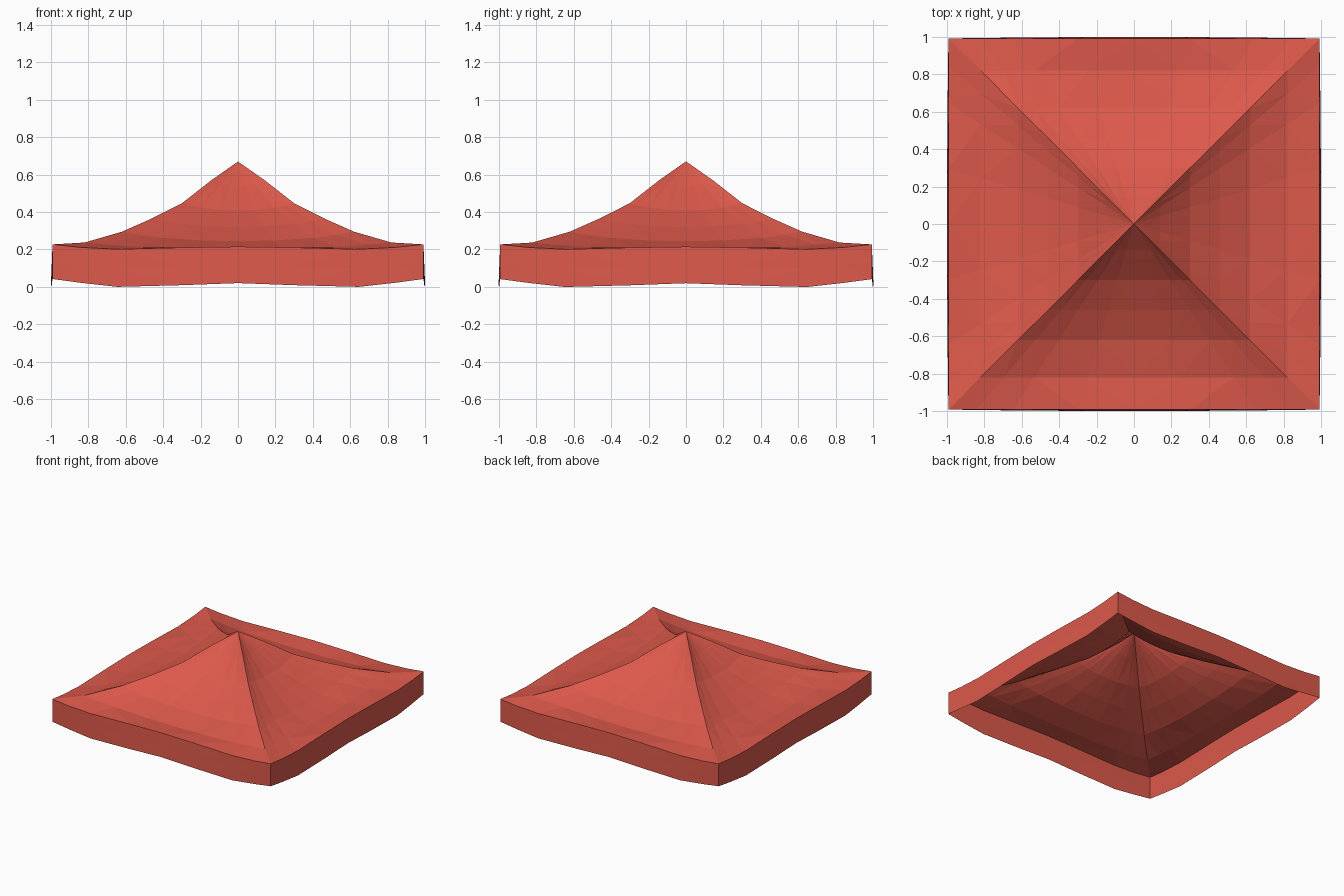
import bpy, bmesh
from mathutils import Matrix
from math import pi

if "Cube" in bpy.data.objects:
    bpy.data.objects.remove(bpy.data.objects["Cube"])

red = bpy.data.materials.new("canvas red")
red.diffuse_color = (0.72, 0.10, 0.07, 1)
red.use_nodes = True
red.node_tree.nodes["Principled BSDF"].inputs["Base Color"].default_value = red.diffuse_color

EDGE = 0.992
S = [-1, -0.85, -0.65, -0.3, 0, 0.3, 0.65, 0.85, 1]
# rings: distance from centre, height on the hip, height in the middle of a panel
RINGS = [(0.14, 0.572, 0.54), (0.30, 0.447, 0.41), (0.46, 0.366, 0.32),
         (0.62, 0.295, 0.245), (0.82, 0.237, 0.202)]
# sagging valance edges, by distance from the middle of a side
TOP = {0: 0.215, 0.3: 0.21, 0.65: 0.201, 0.85: 0.211, 1: 0.227}
BOTTOM = {0: 0.02, 0.3: 0.009, 0.65: 0.0, 0.85: 0.022, 1: 0.042}


def add_grid(bm, rows):
    for a, b in zip(rows, rows[1:]):
        for i in range(len(a) - 1):
            bm.faces.new((a[i], b[i], b[i + 1], a[i + 1]))


def finish(bm, name):
    """Repeat the front quarter around the centre and make the object."""
    quarter = bm.faces[:]
    for k in (1, 2, 3):
        d = bmesh.ops.duplicate(bm, geom=quarter)
        verts = [g for g in d["geom"] if isinstance(g, bmesh.types.BMVert)]
        bmesh.ops.rotate(bm, verts=verts, cent=(0, 0, 0),
                         matrix=Matrix.Rotation(k * pi / 2, 3, 'Z'))
    bmesh.ops.remove_doubles(bm, verts=bm.verts[:], dist=0.0005)
    bmesh.ops.triangulate(bm, faces=bm.faces[:])
    me = bpy.data.meshes.new(name)
    bm.to_mesh(me)
    bm.free()
    me.materials.append(red)
    ob = bpy.data.objects.new(name, me)
    bpy.context.collection.objects.link(ob)


# sagging pyramid roof with creased hips
bm = bmesh.new()
rows = [[bm.verts.new((s * r, -r, hip + (mid - hip) * (1 - abs(s) ** 2.5))) for s in S]
        for r, hip, mid in RINGS]
rows.append([bm.verts.new((s * EDGE, -EDGE, TOP[abs(s)])) for s in S])
apex = bm.verts.new((0, 0, 0.67))
for i in range(len(S) - 1):
    bm.faces.new((apex, rows[0][i], rows[0][i + 1]))
add_grid(bm, rows)
finish(bm, "canopy_roof")

# hanging valance, bulging slightly outwards along its lower edge
bm = bmesh.new()
rows = []
for t in (0, 0.5, 1):
    rows.append([bm.verts.new((s * EDGE, -EDGE - 0.008 * t * (1 - s * s),
                               TOP[abs(s)] * (1 - t) + BOTTOM[abs(s)] * t)) for s in S])
add_grid(bm, rows)
finish(bm, "valance")
